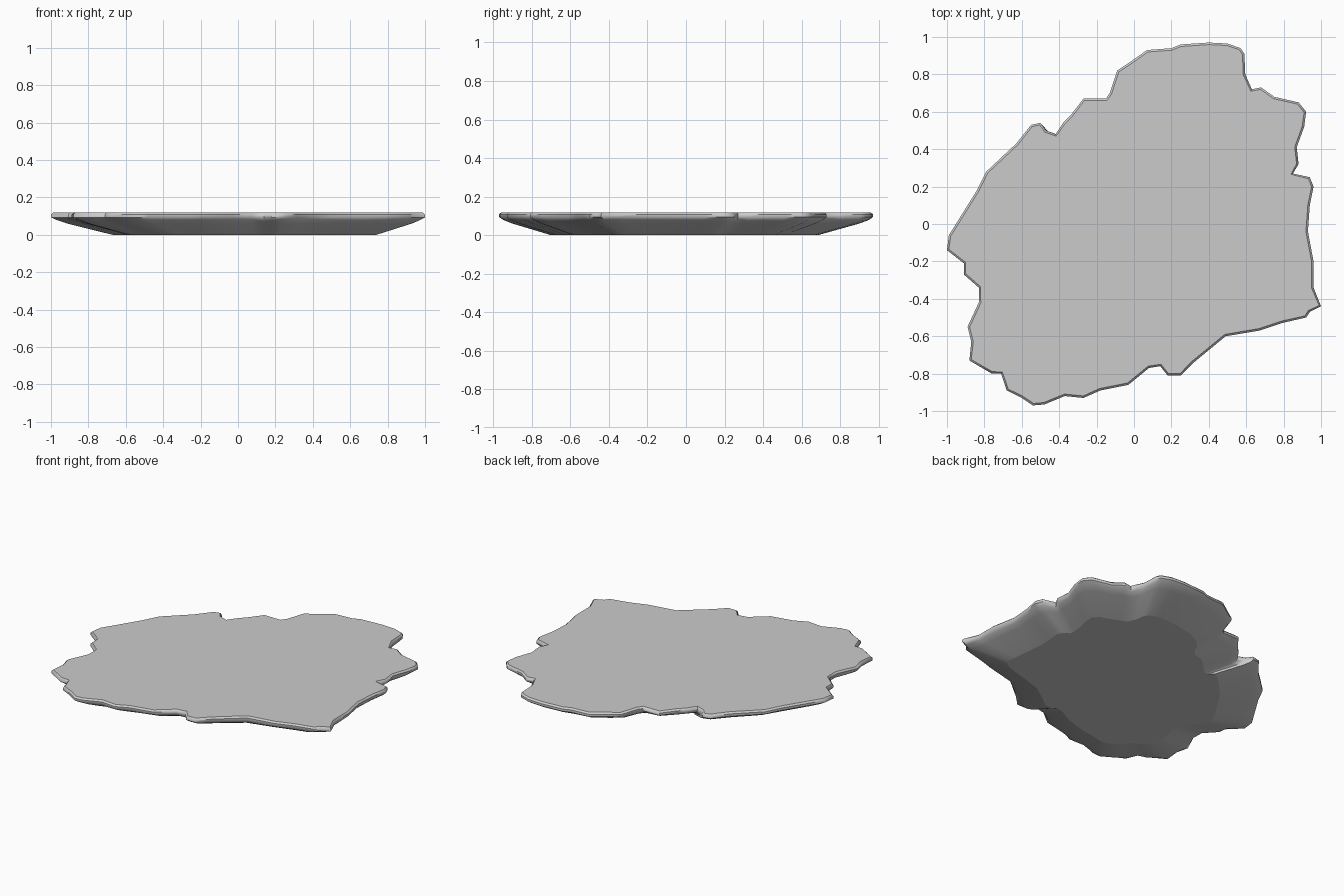
import bpy, bmesh
from mathutils import Vector

if "Cube" in bpy.data.objects:
    bpy.data.objects.remove(bpy.data.objects["Cube"])

# Ragged rim outline seen from above, clockwise from the left tip
RIM = [
    (-.99, -.06), (-.94, .02), (-.84, .18), (-.79, .28), (-.63, .43), (-.55, .53),
    (-.50, .54), (-.47, .50), (-.42, .48), (-.38, .54), (-.34, .58), (-.27, .67),
    (-.15, .67), (-.13, .70), (-.09, .82), (-.03, .86), (.07, .93), (.20, .94),
    (.25, .96), (.40, .97), (.50, .965), (.57, .94), (.59, .91), (.595, .80),
    (.63, .72), (.68, .73), (.75, .68), (.88, .65), (.92, .60), (.91, .52),
    (.87, .41), (.88, .32), (.85, .27), (.94, .25), (.96, .20), (.94, .10),
    (.93, -.04), (.96, -.20), (.96, -.34), (1, -.44), (.94, -.47), (.92, -.50),
    (.79, -.53), (.67, -.57), (.49, -.60), (.32, -.74), (.25, -.81), (.18, -.81),
    (.14, -.76), (.08, -.77), (-.03, -.86), (-.18, -.89), (-.27, -.93),
    (-.37, -.92), (-.48, -.965), (-.54, -.97), (-.60, -.93), (-.68, -.89),
    (-.71, -.80), (-.76, -.80), (-.88, -.73), (-.87, -.63), (-.89, -.55),
    (-.83, -.42), (-.83, -.34), (-.91, -.27), (-.91, -.21), (-1, -.14)]
rim = [Vector(p) for p in reversed(RIM)]
N = len(rim)


def inset(pts, d):
    """Move a counter-clockwise outline inwards by d."""
    out = []
    for i, p in enumerate(pts):
        t = (pts[(i + 1) % N] - p).normalized() + (p - pts[i - 1]).normalized()
        t.normalize()
        out.append(p + Vector((-t.y, t.x)) * d)
    return out


def soften(pts, k):
    """Blend every point towards its neighbours."""
    return [p.lerp((pts[i - 1] + pts[(i + 1) % N]) / 2, k) for i, p in enumerate(pts)]


# Base: smaller, softer copy of the rim, slightly shifted
base = [p * 0.72 + Vector((0.035, -0.01)) for p in soften(rim, 0.4)]
edge = soften(rim, 0.2)


def between(f):
    return [a.lerp(b, f) for a, b in zip(edge, base)]


# Cross-section rings from bottom to top
rings = [(0.0, base), (0.06, between(0.24)), (0.078, between(0.07)),
         (0.093, rim), (0.108, rim), (0.118, inset(rim, 0.011))]

bm = bmesh.new()
loops = [[bm.verts.new((p.x, p.y, z)) for p in pts] for z, pts in rings]
for lo, hi in zip(loops, loops[1:]):
    for i in range(N):
        j = (i + 1) % N
        bm.faces.new((lo[i], lo[j], hi[j], hi[i]))
# Flat base and top, with crisp borders
caps = [bm.faces.new(loops[0][::-1]), bm.faces.new(loops[-1])]
for cap in caps:
    cap.normal_update()
    for e in cap.edges:
        e.smooth = False
bmesh.ops.triangulate(bm, faces=caps, ngon_method='EAR_CLIP')
bm.normal_update()
mesh = bpy.data.meshes.new("rock_slab")
bm.to_mesh(mesh)
bm.free()
slab = bpy.data.objects.new("rock_slab", mesh)
bpy.context.collection.objects.link(slab)

# Smooth sides
bpy.context.view_layer.objects.active = slab
slab.select_set(True)
bpy.ops.object.shade_smooth_by_angle(angle=0.8, keep_sharp_edges=True)
